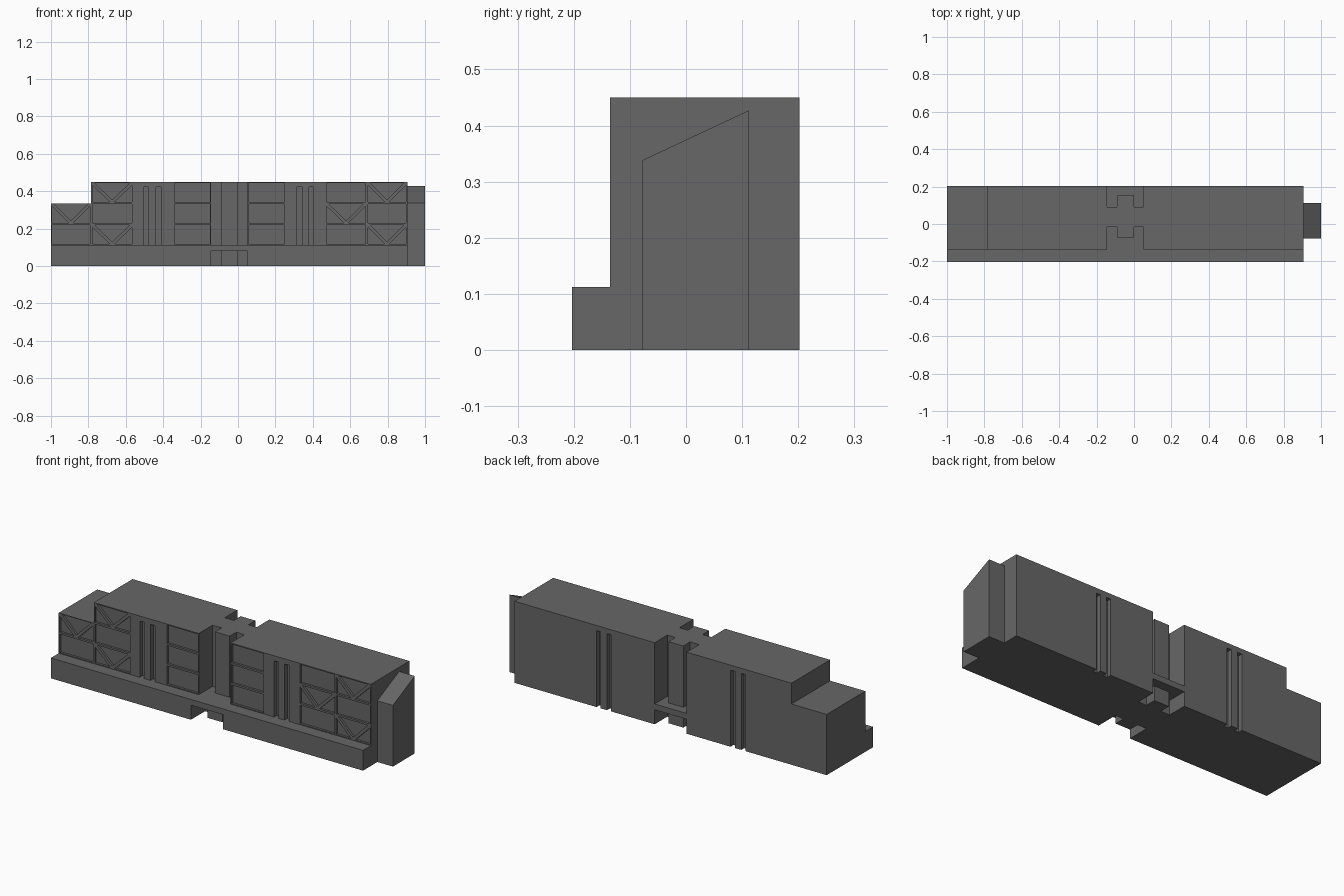
import bpy, bmesh
from mathutils import Vector

if "Cube" in bpy.data.objects:
    bpy.data.objects.remove(bpy.data.objects["Cube"])

grey = bpy.data.materials.new("dark_grey")
grey.diffuse_color = (0.135, 0.135, 0.135, 1)
grey.use_nodes = True
grey.node_tree.nodes["Principled BSDF"].inputs["Base Color"].default_value = grey.diffuse_color

AXES = {"x": lambda p, t: (t, p[0], p[1]),
        "y": lambda p, t: (p[0], t, p[1]),
        "z": lambda p, t: (p[0], p[1], t)}


def add_prism(bm, outline, axis, lo, hi):
    """Extrude a 2D outline along one axis into a closed solid."""
    place = AXES[axis]
    a = [bm.verts.new(place(p, lo)) for p in outline]
    b = [bm.verts.new(place(p, hi)) for p in outline]
    n = len(outline)
    faces = [bm.faces.new(a), bm.faces.new(b[::-1])]
    for i in range(n):
        j = (i + 1) % n
        faces.append(bm.faces.new((a[j], a[i], b[i], b[j])))
    bmesh.ops.recalc_face_normals(bm, faces=faces)


def rect(x0, x1, z0, z1):
    return [(x0, z0), (x1, z0), (x1, z1), (x0, z1)]


def make_object(name, bm):
    mesh = bpy.data.meshes.new(name)
    bm.to_mesh(mesh)
    bm.free()
    mesh.materials.append(grey)
    obj = bpy.data.objects.new(name, mesh)
    bpy.context.collection.objects.link(obj)
    return obj


FRONT, BACK, LEDGE, TOP = -0.135, 0.202, 0.112, 0.45

# Main body: stepped section run along the length
bm = bmesh.new()
add_prism(bm, [(-0.203, 0), (BACK, 0), (BACK, TOP), (FRONT, TOP),
               (FRONT, LEDGE), (-0.203, LEDGE)], "x", -1, 0.905)
body = make_object("body", bm)

# Lower left shoulder, and the central gap above and below the thin plate
cut = bmesh.new()
add_prism(cut, rect(-1.2, -0.785, 0.335, 0.6), "y", -0.4, 0.4)


def gap(outer, inner, deep, z0, z1):
    add_prism(cut, [(-0.145, outer), (0.05, outer), (0.05, deep), (0, deep),
                    (0, inner), (-0.09, inner), (-0.09, deep), (-0.145, deep)],
              "z", z0, z1)


gap(-0.4, -0.072, -0.015, LEDGE, 0.6)
gap(0.4, 0.152, 0.092, LEDGE, 0.6)
gap(-0.4, -0.137, -0.08, -0.1, 0.08)
gap(0.4, 0.152, 0.092, -0.1, 0.08)

# Paired vertical slots on front and back
for x in (-0.492, -0.426, 0.328, 0.392):
    add_prism(cut, rect(x - 0.013, x + 0.013, LEDGE, 0.422), "y", -0.3, FRONT + 0.025)
    add_prism(cut, rect(x - 0.013, x + 0.013, -0.1, 0.422), "y", BACK - 0.025, 0.3)


# Sunken front panels: plain, or braced with a V of flush bars
def panel(x0, x1, row, braced):
    z0 = LEDGE + 0.005 + row * 0.1125
    z1 = z0 + 0.102
    x0, x1 = x0 + 0.006, x1 - 0.006
    c, w = (x0 + x1) / 2, 0.012
    shapes = [rect(x0, x1, z0, z1)]
    if braced:
        shapes = [[(x0 + w, z1), (c, z0 + w), (x1 - w, z1)],
                  [(x0, z0), (c - w, z0), (x0, z1 - w)],
                  [(x1, z0), (x1, z1 - w), (c + w, z0)]]
    for s in shapes:
        add_prism(cut, s, "y", -0.3, FRONT + 0.012)


# (left, right, rows, braced rows)
for x0, x1, rows, braced in ((-1, -0.785, 2, (1,)), (-0.785, -0.56, 3, (0, 2)),
                             (-0.345, -0.145, 3, ()), (0.05, 0.255, 3, ()),
                             (0.468, 0.688, 3, (1,)), (0.688, 0.905, 3, (0, 2))):
    for r in range(rows):
        panel(x0, x1, r, r in braced)

cutter = make_object("body_cutter", cut)
cutter.hide_render = True
cutter.hide_viewport = True
mod = body.modifiers.new("cuts", "BOOLEAN")
mod.operation = "DIFFERENCE"
mod.solver = "EXACT"
mod.use_self = True
mod.object = cutter

# Slant-topped end block
bm = bmesh.new()
add_prism(bm, [(-0.078, 0), (0.112, 0), (0.112, 0.427), (-0.078, 0.338)], "x", 0.905, 1)
make_object("end_block", bm)
